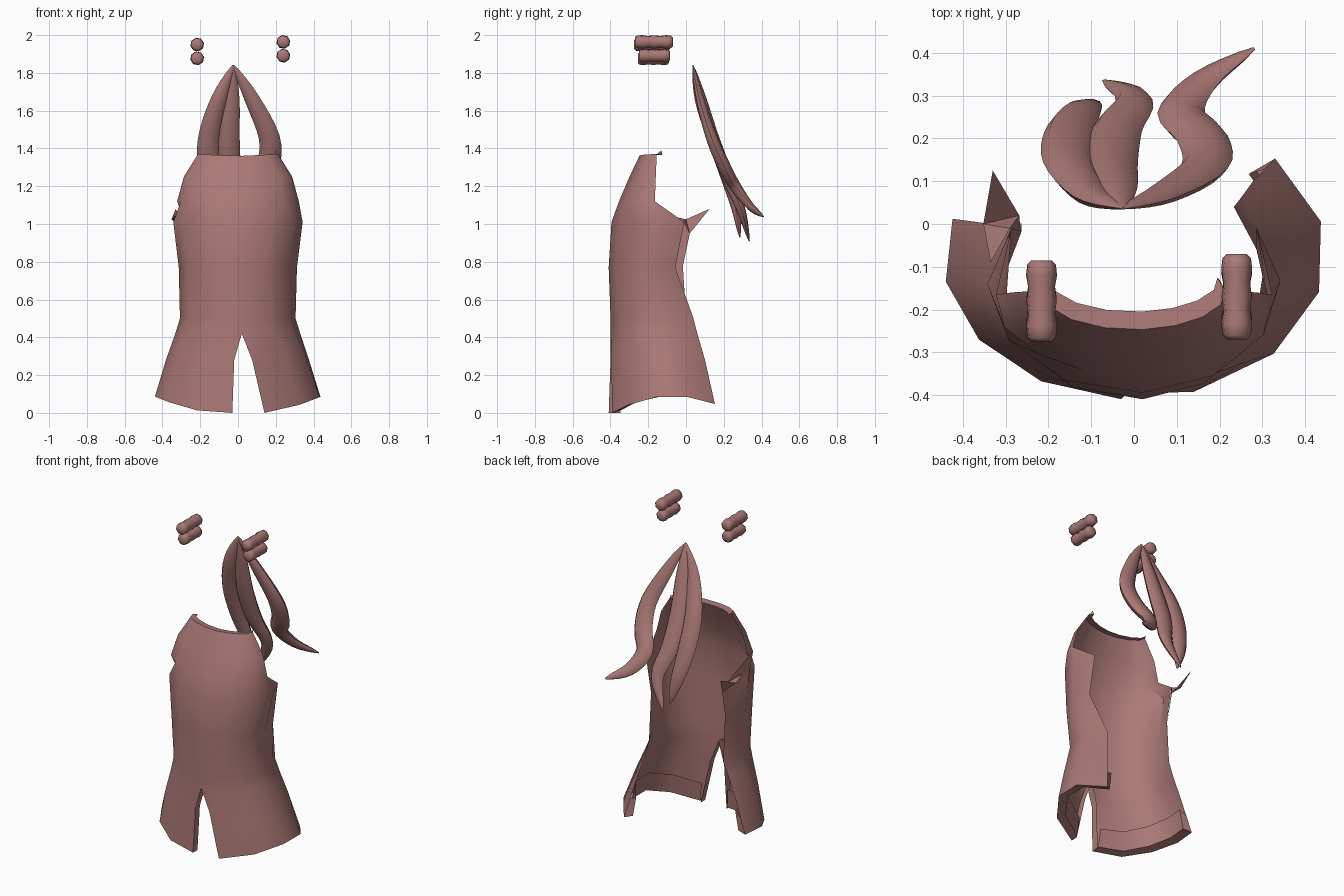
import bpy, bmesh, math
from mathutils import Vector

if "Cube" in bpy.data.objects:
    bpy.data.objects.remove(bpy.data.objects["Cube"])

mat = bpy.data.materials.new("dusty_rose")
mat.diffuse_color = (0.40, 0.19, 0.18, 1)
mat.use_nodes = True
mat.node_tree.nodes["Principled BSDF"].inputs["Base Color"].default_value = mat.diffuse_color


def finish(name, bm, angle, recalc=True):
    bmesh.ops.remove_doubles(bm, verts=bm.verts, dist=0.0005)
    if recalc:
        bmesh.ops.recalc_face_normals(bm, faces=bm.faces)
    me = bpy.data.meshes.new(name)
    bm.to_mesh(me)
    bm.free()
    me.materials.append(mat)
    ob = bpy.data.objects.new(name, me)
    bpy.context.collection.objects.link(ob)
    bpy.ops.object.select_all(action='DESELECT')
    bpy.context.view_layer.objects.active = ob
    ob.select_set(True)
    bpy.ops.object.shade_smooth_by_angle(angle=math.radians(angle))
    return ob


def skin(bm, rows):
    """Quads between successive rows of points."""
    grid = [[bm.verts.new(p) for p in r] for r in rows]
    for a, b in zip(grid, grid[1:]):
        for i in range(len(a) - 1):
            bm.faces.new((a[i], a[i + 1], b[i + 1], b[i]))
    return grid


# Open-backed robe: z, half width, centre y, depth, left/right end angle, slit x left/right
ROWS = [
    (0.13, 0.355, -0.07, 0.285, 104, 131, -0.045, 0.125),  # inside of hem
    (0.01, 0.380, -0.07, 0.295, 104, 131, -0.035, 0.14),
    (0.00, 0.437, -0.07, 0.340, 104, 131, -0.03, 0.14),    # outer hem
    (0.28, 0.375, -0.10, 0.300, 110, 132, -0.02, 0.075),
    (0.42, 0.325, -0.12, 0.280, 115, 130, 0.02, 0.02),     # top of slit
    (0.50, 0.300, -0.13, 0.270, 119, 129, 0.02, 0.02),
    (0.77, 0.306, -0.15, 0.260, 121, 111, 0.02, 0.02),
    (1.01, 0.334, -0.14, 0.255, 121, 121, 0.02, 0.02),
    (1.12, 0.322, -0.165, 0.190, 90, 90, 0.02, 0.02),
    (1.25, 0.287, -0.16, 0.140, 90, 90, 0.02, 0.02),
    (1.37, 0.212, -0.155, 0.092, 90, 90, 0.02, 0.02),      # neckline
    (1.365, 0.195, -0.125, 0.080, 90, 90, 0.02, 0.02),
]
N = 4
bm = bmesh.new()
for side in (-1, 1):
    pts = []
    for k, (z, w, yc, d, al, ar, sl, sr) in enumerate(ROWS):
        start = math.asin((sl if side < 0 else sr) / w)
        end = math.radians(-al if side < 0 else ar)
        row = []
        for i in range(N + 1):
            a = start + (end - start) * i / N
            lift = max(0, 0.1 * (math.sin(a) ** 2 - 0.1)) if k < 3 else 0
            dip = 0.01 * (1 - abs(math.sin(a))) if k > 9 else 0
            grow = 1.025 if 0 < i < N else 1     # keeps the faceted ring on the full curve
            row.append((w * grow * math.sin(a), yc - d * math.cos(a), z + lift - dip))
        pts.append(row)
    if side < 0:
        pts = [r[::-1] for r in pts]
    skin(bm, pts)
    # turned-in slit edge and closed hem end
    s, e = (N, 0) if side < 0 else (0, N)
    edge = [pts[k][s] for k in (2, 3, 4)]
    skin(bm, [edge, [(x, y + 0.045, z) for x, y, z in edge]])
    bm.faces.new([bm.verts.new(p) for p in
                  (pts[2][e], pts[1][e], pts[0][e],
                   Vector(pts[2][e]).lerp(Vector(pts[3][e]), 0.5))])

# Torn points: left armhole flap and right neckline tab
flap = [(-0.335, -0.09, 1.045), (-0.352, 0.0, 1.025), (-0.29, -0.01, 1.01),
        (-0.33, 0.125, 1.08), (-0.268, 0.02, 0.95), (-0.265, -0.016, 0.78),
        (0.212, -0.155, 1.37), (0.195, -0.125, 1.365), (0.20, -0.13, 1.39)]
fv = [bm.verts.new(p) for p in flap]
for f in ((0, 1, 2), (1, 3, 4), (1, 4, 2), (2, 4, 5), (6, 7, 8)):
    bm.faces.new([fv[i] for i in f])
finish("robe", bm, 40, recalc=False)


def tube(name, rings, angle):
    bm = bmesh.new()
    grid = skin(bm, [r + r[:1] for r in rings])
    for r in (grid[0], grid[-1]):
        bm.faces.new(r[:-1])
    return finish(name, bm, angle)


def spline(p, steps=4):
    """Catmull-Rom resampling of a path."""
    p = [Vector(v) for v in p]
    q = [2 * p[0] - p[1]] + p + [2 * p[-1] - p[-2]]
    out = []
    for a, b, c, d in zip(q, q[1:], q[2:], q[3:]):
        for i in range(steps):
            t = i / steps
            out.append(0.5 * (2 * b + (c - a) * t + (2 * a - 5 * b + 4 * c - d) * t * t
                              + (3 * b - a - 3 * c + d) * t ** 3))
    return out + [p[-1]]


# Three flattened, tapering strands from one root
ROOT = (-0.025, 0.037, 1.84)
STRANDS = {
    "strand_left": [(-0.10, 0.07, 1.66), (-0.153, 0.145, 1.45), (-0.15, 0.215, 1.25),
                    (-0.12, 0.265, 1.08), (-0.085, 0.285, 0.93)],
    "strand_middle": [(-0.035, 0.085, 1.66), (-0.05, 0.145, 1.45), (-0.04, 0.22, 1.25),
                      (0.0, 0.29, 1.08), (-0.07, 0.335, 0.91)],
    "strand_right": [(0.07, 0.072, 1.67), (0.165, 0.135, 1.46), (0.16, 0.20, 1.31),
                     (0.11, 0.26, 1.2), (0.165, 0.335, 1.1), (0.28, 0.41, 1.04)],
}
for name, path in STRANDS.items():
    c = spline([ROOT] + path)
    rings = []
    for i, p in enumerate(c):
        t = i / (len(c) - 1)
        w = 0.004 + 0.057 * math.sin(math.pi * t) ** 0.7 if 0 < t < 1 else 0.005
        tan = (c[min(i + 1, len(c) - 1)] - c[max(i - 1, 0)]).normalized()
        u = tan.cross(Vector((0, 0.9, 0.4))).normalized()
        v = u.cross(tan)
        rings.append([p + u * w * math.cos(j * math.pi / 4) + v * 0.55 * w * math.sin(j * math.pi / 4)
                      for j in range(8)])
    tube(name, rings, 60)

# Four knobbly rolls floating above, in pairs
PROFILE = [(0, 0.024), (0.05, 0.034), (0.2, 0.037), (0.33, 0.032), (0.5, 0.036),
           (0.67, 0.032), (0.82, 0.037), (0.95, 0.034), (1, 0.024)]
for name, x, z, y0, y1 in (("roll_left_upper", -0.216, 1.95, -0.275, -0.085),
                           ("roll_left_lower", -0.216, 1.877, -0.255, -0.09),
                           ("roll_right_upper", 0.24, 1.964, -0.27, -0.07),
                           ("roll_right_lower", 0.24, 1.891, -0.25, -0.085)):
    rings = [[(x + r * math.cos(j * math.pi / 4 + 0.2), y0 + (y1 - y0) * t,
               z + r * math.sin(j * math.pi / 4 + 0.2)) for j in range(8)]
             for t, r in PROFILE]
    tube(name, rings, 50)
